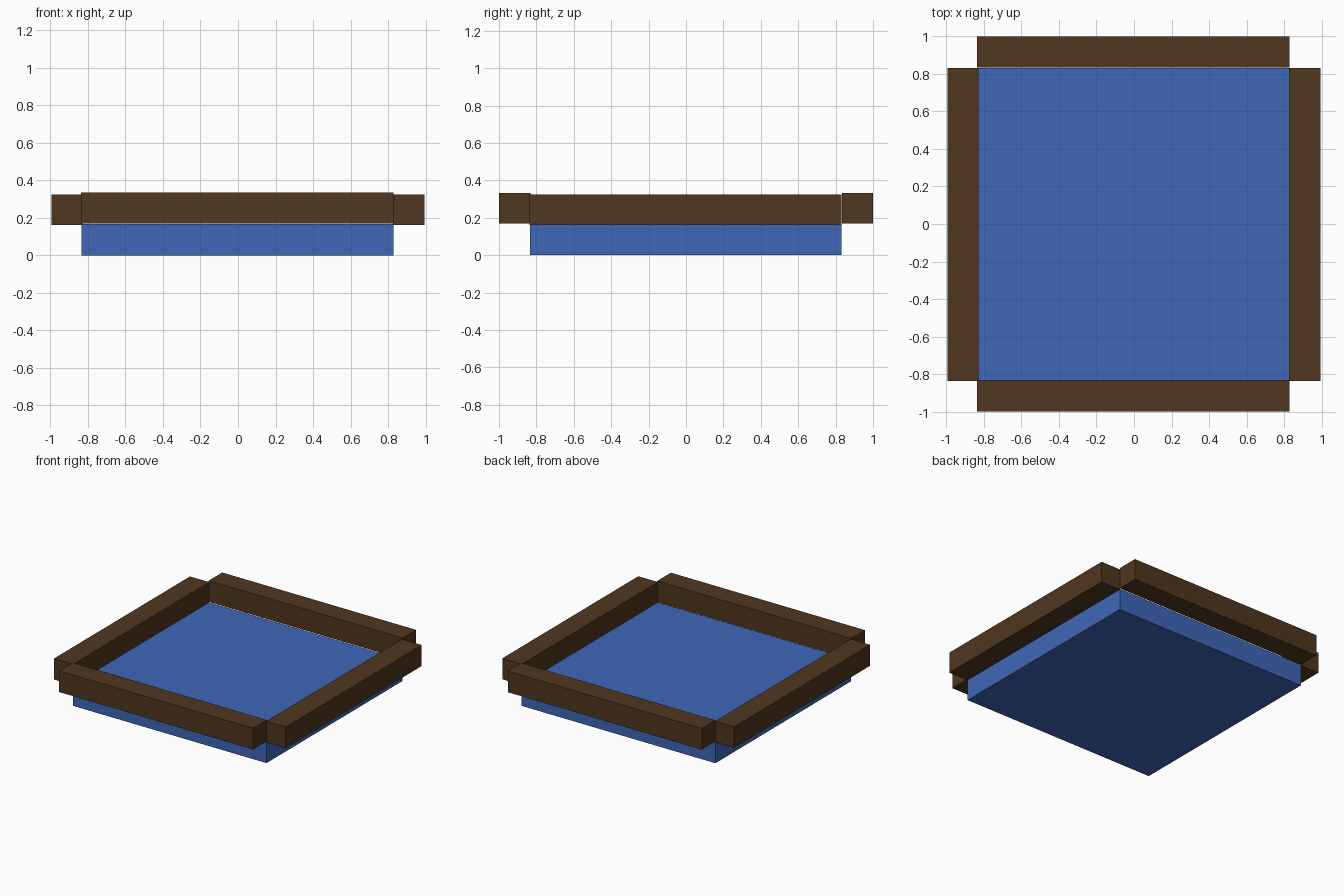
import bpy

if "Cube" in bpy.data.objects:
    bpy.data.objects.remove(bpy.data.objects["Cube"])


def material(name, color):
    mat = bpy.data.materials.new(name)
    mat.diffuse_color = color
    mat.use_nodes = True
    mat.node_tree.nodes["Principled BSDF"].inputs["Base Color"].default_value = mat.diffuse_color
    return mat


def box(name, lo, hi, mat):
    """Box spanning two opposite corners."""
    bpy.ops.mesh.primitive_cube_add(size=1, location=[(a + b) / 2 for a, b in zip(lo, hi)])
    obj = bpy.context.object
    obj.name = name
    obj.scale = [b - a for a, b in zip(lo, hi)]
    bpy.ops.object.transform_apply(location=False, rotation=False, scale=True)
    obj.data.materials.append(mat)
    return obj


water_blue = material("water_blue", (0.05, 0.135, 0.48, 1))
wood_brown = material("wood_brown", (0.08, 0.038, 0.014, 1))

# Blue basin block
box("basin", (-0.835, -0.834, 0), (0.829, 0.832, 0.168), water_blue)

# Front and back rails, sitting slightly higher
for name, y0, y1 in (("front_rail", -1.0, -0.832), ("back_rail", 0.834, 1.0)):
    box(name, (-0.836, y0, 0.17), (0.83, y1, 0.334), wood_brown)

# Side rails
for name, x0, x1 in (("left_rail", -0.995, -0.83), ("right_rail", 0.826, 0.995)):
    box(name, (x0, -0.836, 0.162), (x1, 0.832, 0.325), wood_brown)
